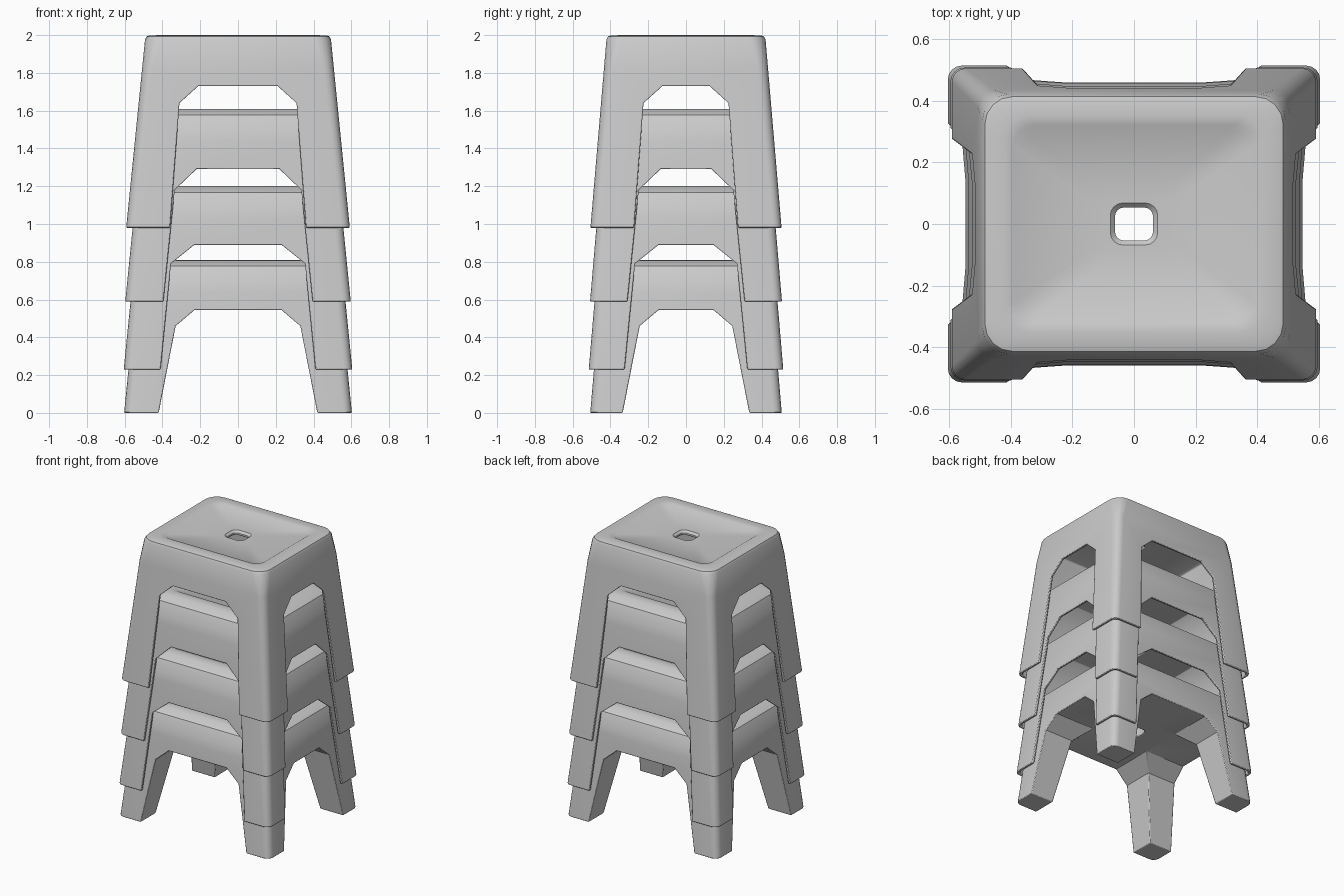
import bpy, bmesh, math

cube = bpy.data.objects.get("Cube")
if cube:
    bpy.data.objects.remove(cube)

plastic = bpy.data.materials.new("grey plastic")
plastic.use_nodes = True
grey = (0.6, 0.6, 0.6, 1)
plastic.diffuse_color = grey
plastic.node_tree.nodes["Principled BSDF"].inputs["Base Color"].default_value = grey

SEGS = 4          # segments in each rounded corner
TAPER_X, TAPER_Y = 0.1, 0.085
WALL = 0.018


def ring(bm, z, hx, hy, r):
    """Rounded rectangle loop of vertices."""
    verts = []
    for k, (sx, sy) in enumerate(((1, 1), (-1, 1), (-1, -1), (1, -1))):
        for i in range(SEGS + 1):
            a = math.pi / 2 * (k + i / SEGS)
            verts.append(bm.verts.new((sx * (hx - r) + r * math.cos(a),
                                       sy * (hy - r) + r * math.sin(a), z)))
    return verts


def to_object(bm, name):
    bmesh.ops.recalc_face_normals(bm, faces=bm.faces)
    mesh = bpy.data.meshes.new(name)
    bm.to_mesh(mesh)
    bm.free()
    obj = bpy.data.objects.new(name, mesh)
    bpy.context.collection.objects.link(obj)
    return obj


def arch_cutter(points, base, along_x):
    """Prism in the shape of the opening between two legs."""
    (x0, z0), (x1, z1), (x2, z2) = points
    low = base - 0.1
    x_low = x0 + (x0 - x1) * 0.1 / (z1 - z0)
    half = [(x_low, low), (x1, z1), (x2, z2)]
    outline = half + [(-x, z) for x, z in reversed(half)]
    bm = bmesh.new()
    ends = []
    for d in (-1, 1):
        ends.append([bm.verts.new((d, x, z) if along_x else (x, d, z)) for x, z in outline])
    n = len(outline)
    for i in range(n):
        j = (i + 1) % n
        bm.faces.new((ends[0][i], ends[0][j], ends[1][j], ends[1][i]))
    bm.faces.new(ends[0])
    bm.faces.new(ends[1])
    cutter = to_object(bm, "arch_cutter")
    cutter.hide_render = True
    return cutter


def stool(name, base, top, foot, arch, edge, solid):
    """edge = (drop, inset) of the sloped seat edge."""
    fx, fy = foot
    drop, inset = edge

    def size(z, off=0.0):
        return fx - TAPER_X * (z - base) - off, fy - TAPER_Y * (z - base) - off

    bm = bmesh.new()
    rings = []

    def add(z, off, r, at=None):
        hx, hy = size(z if at is None else at, off)
        rings.append(ring(bm, z, hx, hy, r))

    # outer wall, widening corner chamfer and seat edge
    add(base, 0, 0.045)
    add(top - 0.17, 0, 0.055)
    add(top - drop, 0, 0.085)
    add(top - drop * 0.3, inset * 0.35, 0.09)
    add(top - 0.003, inset, 0.09)
    # raised rim and sunken seat panel
    add(top, inset + 0.05, 0.08)
    add(top - 0.003, inset + 0.08, 0.07)
    add(top - 0.015, inset + 0.1, 0.06)
    # hand hole
    rings.append(ring(bm, top - 0.015, 0.077, 0.068, 0.04))
    rings.append(ring(bm, top - 0.03, 0.062, 0.054, 0.03))
    if solid:
        rings.append(ring(bm, base, 0.062, 0.054, 0.03))
    else:
        # underside of the seat and inner wall
        under = top - 0.045
        rings.append(ring(bm, under, 0.062, 0.054, 0.03))
        add(under, inset + WALL, 0.07)
        add(top - drop - 0.03, WALL, 0.065)
        add(base, WALL, 0.035)
    for i, a in enumerate(rings):
        b = rings[(i + 1) % len(rings)]
        n = len(a)
        for k in range(n):
            m = (k + 1) % n
            bm.faces.new((a[k], a[m], b[m], b[k]))
    obj = to_object(bm, name)
    obj.data.materials.append(plastic)

    # leg openings front to back and side to side
    bpy.context.view_layer.objects.active = obj
    for along_x in (False, True):
        shift = 0.085 if along_x else 0
        cutter = arch_cutter([(x - shift, z) for x, z in arch], base, along_x)
        cut = obj.modifiers.new("arch", 'BOOLEAN')
        cut.operation = 'DIFFERENCE'
        cut.solver = 'EXACT'
        cut.object = cutter
        bpy.ops.object.modifier_apply(modifier=cut.name)
        bpy.data.objects.remove(cutter)

    # softened edges
    soft = obj.modifiers.new("soft_edges", 'BEVEL')
    soft.width = 0.015 if solid else 0.005
    soft.segments = 2
    soft.limit_method = 'ANGLE'
    soft.angle_limit = math.radians(50)
    bpy.ops.object.select_all(action='DESELECT')
    obj.select_set(True)
    bpy.ops.object.shade_smooth_by_angle(angle=math.radians(35))
    return obj


# the stack, from the ground up
sloped = (0.11, 0.07)
stool("bottom_stool", 0, 0.81, (0.603, 0.507),
      [(0.42, 0), (0.33, 0.46), (0.23, 0.545)], sloped, True)
stool("lower_middle_stool", 0.23, 1.2, (0.605, 0.515),
      [(0.41, 0.23), (0.355, 0.79), (0.23, 0.89)], sloped, False)
stool("upper_middle_stool", 0.59, 1.61, (0.597, 0.508),
      [(0.395, 0.59), (0.335, 1.18), (0.22, 1.29)], sloped, False)
stool("top_stool", 0.98, 2.0, (0.592, 0.506),
      [(0.36, 0.98), (0.31, 1.64), (0.21, 1.73)], (0.025, 0.018), False)
